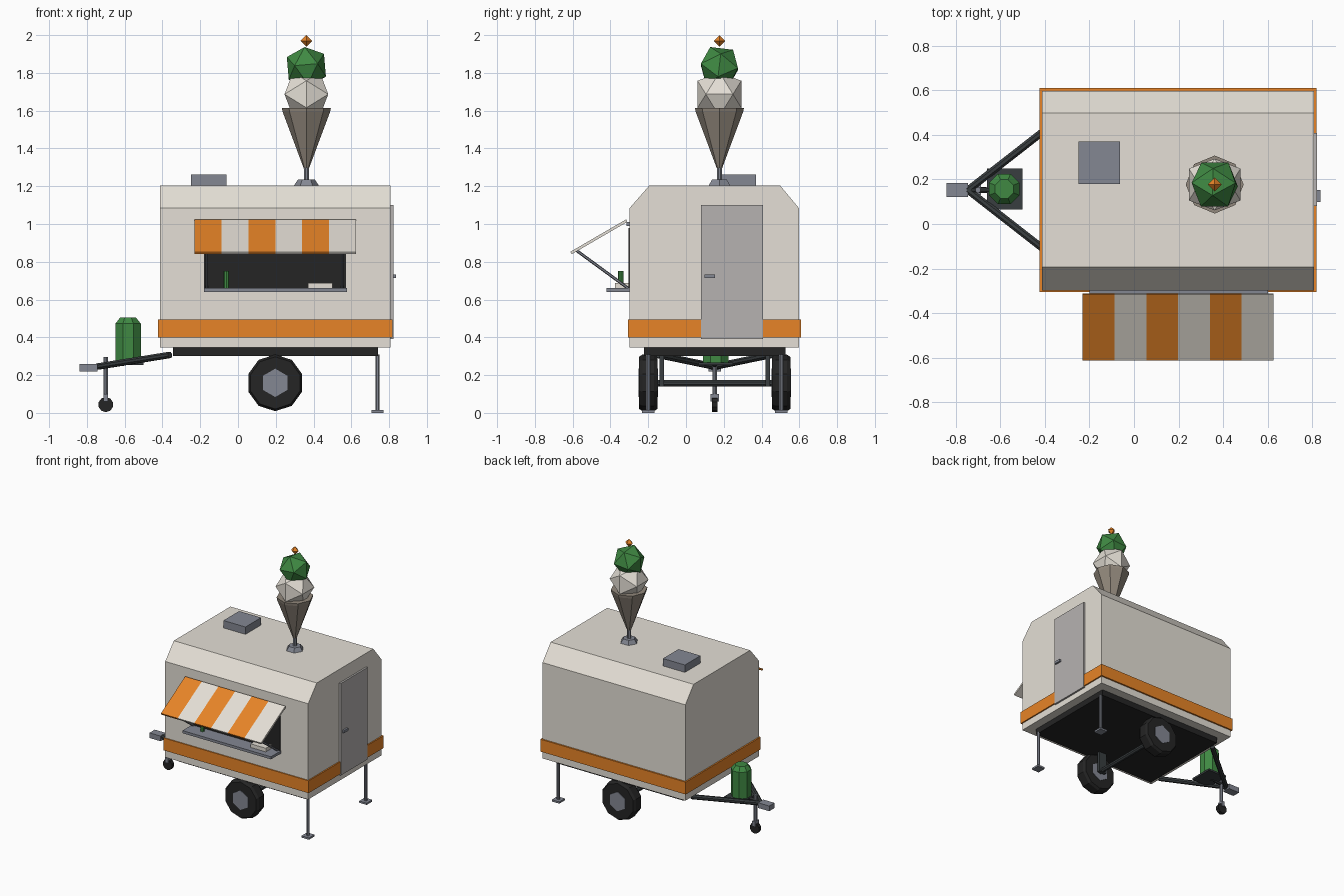
import bpy, bmesh, math
from mathutils import Vector, Euler

if "Cube" in bpy.data.objects:
    bpy.data.objects.remove(bpy.data.objects["Cube"])


def colour(name, r, g, b):
    m = bpy.data.materials.new(name)
    m.diffuse_color = (r, g, b, 1)
    m.use_nodes = True
    m.node_tree.nodes["Principled BSDF"].inputs["Base Color"].default_value = m.diffuse_color
    return m


CREAM = colour("cream", 0.78, 0.74, 0.67)
ORANGE = colour("orange", 0.80, 0.23, 0.02)
GREEN = colour("green", 0.05, 0.25, 0.055)
GREY = colour("steel_grey", 0.23, 0.245, 0.29)
DOOR = colour("door_grey", 0.47, 0.45, 0.44)
BLACK = colour("black", 0.018, 0.018, 0.018)
DARK = colour("dark_steel", 0.04, 0.047, 0.05)
WAFER = colour("wafer_brown", 0.29, 0.25, 0.205)


def finish(bm, name, mat):
    bmesh.ops.recalc_face_normals(bm, faces=bm.faces)
    me = bpy.data.meshes.new(name)
    bm.to_mesh(me)
    bm.free()
    ob = bpy.data.objects.new(name, me)
    bpy.context.collection.objects.link(ob)
    me.materials.append(mat)
    return ob


def loft(name, mat, rings):
    """Skin a list of equal rings and cap both ends."""
    bm = bmesh.new()
    rows = [[bm.verts.new(p) for p in ring] for ring in rings]
    n = len(rows[0])
    for a, b in zip(rows, rows[1:]):
        for i in range(n):
            j = (i + 1) % n
            bm.faces.new((a[i], a[j], b[j], b[i]))
    bm.faces.new(rows[0])
    bm.faces.new(rows[-1])
    return finish(bm, name, mat)


def prism(name, mat, profile, x0, x1):
    """Extrude a (y, z) profile along x."""
    return loft(name, mat, [[(x, y, z) for y, z in profile] for x in (x0, x1)])


def box(name, mat, x0, x1, y0, y1, z0, z1):
    return prism(name, mat, [(y0, z0), (y1, z0), (y1, z1), (y0, z1)], x0, x1)


def turned(name, mat, profile, sides, loc, spin=0, axis="Z"):
    """Revolve (radius, height) points around z or y."""
    rings = []
    for r, h in profile:
        ring = []
        for i in range(sides):
            a = math.radians(spin) + math.tau * i / sides
            u, v = r * math.cos(a), r * math.sin(a)
            ring.append((u, v, h) if axis == "Z" else (u, h, v))
        rings.append(ring)
    ob = loft(name, mat, rings)
    ob.location = loc
    return ob


def rod(name, mat, a, b, r, sides=8):
    a, b = Vector(a), Vector(b)
    d = b - a
    ob = turned(name, mat, [(r, 0), (r, d.length)], sides, a, 180 / sides)
    ob.rotation_euler = d.to_track_quat("Z", "Y").to_euler()
    return ob


def hull(name, mat, points, loc, rot=(0, 0, 0)):
    bm = bmesh.new()
    for p in points:
        bm.verts.new(p)
    bmesh.ops.convex_hull(bm, input=bm.verts)
    ob = finish(bm, name, mat)
    ob.location = loc
    ob.rotation_euler = Euler(rot)
    return ob


def scoop_points(r):
    a, b = 0.5257 * r, 0.8507 * r
    pts = []
    for s in (-a, a):
        for t in (-b, b):
            pts += [(0, t, s), (s, 0, t), (t, s, 0)]
    return pts


MID = 0.152  # centre line of the trailer in y

# Cabin shell with sloped roof edges, and the orange belt
prism("cabin", CREAM, [(-0.298, 0.345), (0.597, 0.345), (0.597, 1.085),
                       (0.497, 1.205), (-0.193, 1.205), (-0.298, 1.085)], -0.413, 0.808)
box("belt", ORANGE, -0.424, 0.818, -0.306, 0.609, 0.40, 0.495)

# Door and handle
box("door", DOOR, 0.80, 0.822, 0.08, 0.408, 0.39, 1.10)
box("door_handle", GREY, 0.82, 0.836, 0.098, 0.153, 0.713, 0.732)

# Serving window, counter and items on it
box("window", BLACK, -0.18, 0.572, -0.304, -0.296, 0.65, 0.98)
box("counter", GREY, -0.18, 0.576, -0.42, -0.296, 0.64, 0.66)
turned("cup", GREEN, [(0.015, 0.66), (0.015, 0.752)], 8, (-0.062, -0.345, 0))
box("napkins", CREAM, 0.37, 0.50, -0.375, -0.305, 0.66, 0.688)

# Striped awning with hinge and struts
slope = [(-0.612, 0.853), (-0.316, 1.025), (-0.311, 1.011), (-0.605, 0.840)]
for i in range(6):
    x = -0.23 + i * 0.1425
    prism("awning_stripe", CREAM if i % 2 else ORANGE, slope, x, x + 0.1425)
box("awning_hinge", GREY, -0.20, 0.60, -0.314, -0.296, 0.99, 1.01)
for x in (-0.165, 0.552):
    rod("awning_strut", GREY, (x, -0.58, 0.86), (x, -0.30, 0.655), 0.008, 6)

# Roof vent
box("roof_vent", GREY, -0.25, -0.062, 0.18, 0.37, 1.20, 1.262)

# Rooftop ice cream sign
CX, CY = 0.362, 0.177
turned("sign_base", GREY, [(0.068, 1.20), (0.045, 1.235)], 6, (CX, CY, 0))
rod("sign_post", GREY, (CX, CY, 1.22), (CX, CY, 1.31), 0.015)
turned("wafer_cone", WAFER, [(0.014, 1.295), (0.126, 1.595), (0.13, 1.615)], 8, (CX, CY, 0))
hull("lower_scoop", CREAM, scoop_points(0.136), (CX, CY, 1.687))
hull("upper_scoop", GREEN, scoop_points(0.116), (CX, CY, 1.832), (0.4, 0.3, 0.5))
c = 0.031
hull("cherry", ORANGE, [(c, 0, 0), (-c, 0, 0), (0, c, 0), (0, -c, 0), (0, 0, c), (0, 0, -c)],
     (CX, CY, 1.969))

# Chassis, axle and wheels
box("chassis", BLACK, -0.345, 0.74, -0.222, 0.526, 0.30, 0.346)
rod("axle", DARK, (0.197, -0.20, 0.157), (0.197, 0.50, 0.157), 0.018)
for s in (-1, 1):
    box("axle_bracket", DARK, 0.165, 0.23, MID + s * 0.28 - 0.012, MID + s * 0.28 + 0.012,
        0.14, 0.31)
    wheel_at = (0.197, MID + s * 0.352, 0.159)
    turned("tyre", BLACK, [(0.138, -0.048), (0.15, -0.03), (0.15, 0.03), (0.138, 0.048)],
           10, wheel_at, 18, "Y")
    turned("hub", GREY, [(0.075, -0.052), (0.075, 0.052)], 6, wheel_at, 30, "Y")
    # Rear stabiliser leg
    y = MID + s * 0.352
    rod("stabiliser_leg", GREY, (0.738, y, 0.01), (0.738, y, 0.31), 0.012)
    box("stabiliser_foot", GREY, 0.706, 0.77, y - 0.034, y + 0.034, 0.0, 0.014)
    # Drawbar arm
    rod("drawbar_arm", DARK, (-0.36, MID + s * 0.30, 0.307), (-0.745, MID, 0.245), 0.018)

# Hitch, jockey wheel and gas bottle on its tray
box("hitch", GREY, -0.84, -0.745, MID - 0.032, MID + 0.032, 0.22, 0.26)
rod("jockey_post", GREY, (-0.70, MID, 0.075), (-0.70, MID, 0.297), 0.013)
box("jockey_fork", GREY, -0.713, -0.687, MID - 0.022, MID + 0.022, 0.06, 0.10)
turned("jockey_wheel", BLACK, [(0.04, -0.014), (0.04, 0.014)], 10, (-0.70, MID, 0.044), 18, "Y")
rod("tray_bar", DARK, (-0.74, MID, 0.25), (-0.60, MID, 0.262), 0.013)
box("bottle_tray", DARK, -0.66, -0.50, 0.065, 0.25, 0.253, 0.268)
turned("gas_bottle", GREEN, [(0.073, 0.266), (0.073, 0.472), (0.045, 0.505)], 8,
       (-0.582, 0.157, 0), 22.5)
